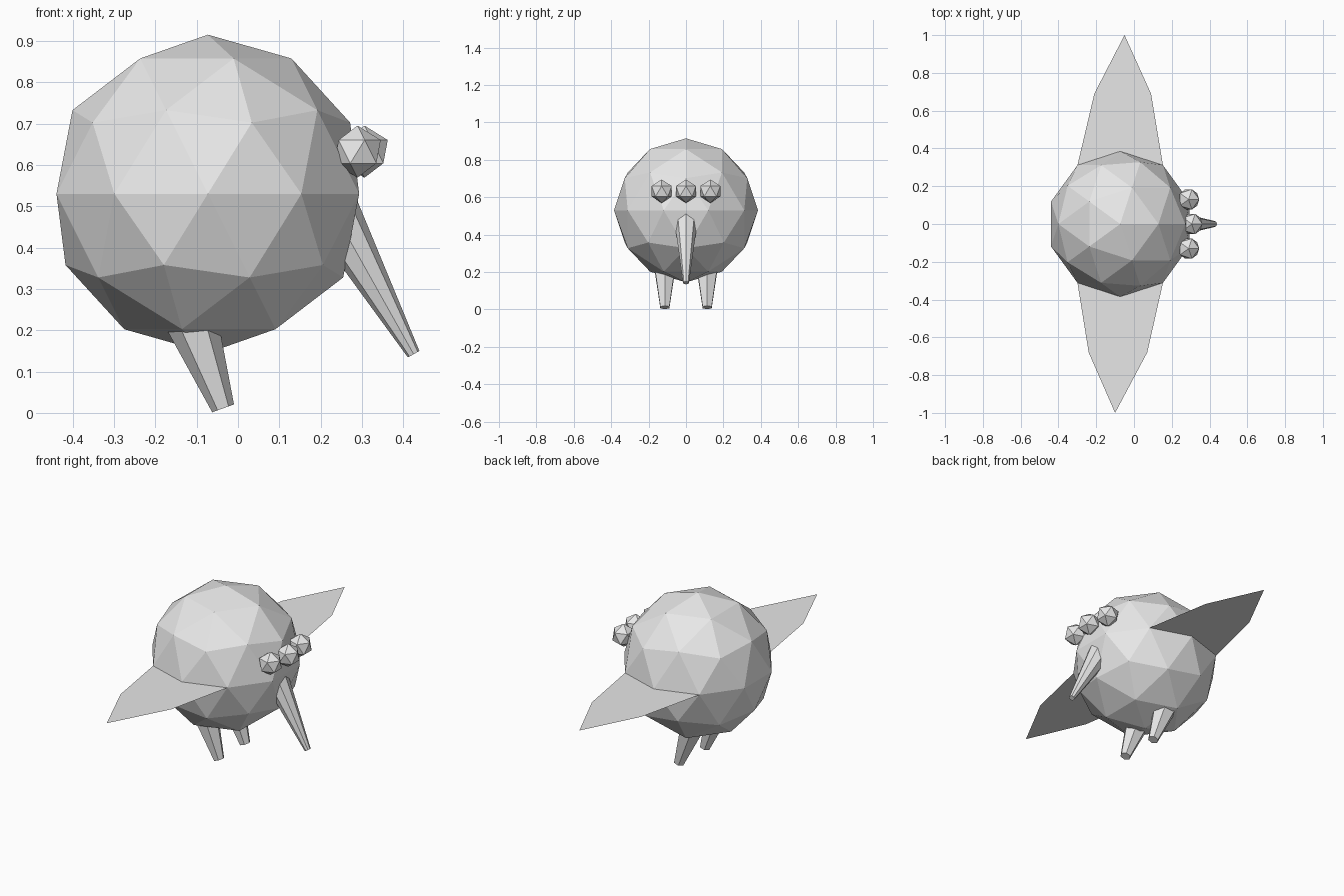
import bpy, bmesh
from math import radians, sin, cos
from mathutils import Matrix, Vector

cube = bpy.data.objects.get("Cube")
if cube:
    bpy.data.objects.remove(cube, do_unlink=True)

# Single flat colour
grey = bpy.data.materials.new("light_grey")
grey.use_nodes = True
colour = (0.8, 0.8, 0.8, 1)
grey.diffuse_color = colour
grey.node_tree.nodes["Principled BSDF"].inputs["Base Color"].default_value = colour


def finish(name, bm):
    mesh = bpy.data.meshes.new(name)
    bm.to_mesh(mesh)
    bm.free()
    mesh.materials.append(grey)
    obj = bpy.data.objects.new(name, mesh)
    bpy.context.collection.objects.link(obj)
    return obj


def ball(name, centre, radius, detail):
    bm = bmesh.new()
    bmesh.ops.create_icosphere(bm, subdivisions=detail, radius=radius,
                               matrix=Matrix.Translation(centre))
    return finish(name, bm)


def taper(name, tip, tilt, length, r_base, r_tip, sides, spin):
    """Tapered limb ending at tip, leaning forward (+x) by tilt degrees."""
    turn = Matrix.Rotation(radians(180 - tilt), 4, 'Y')
    axis = turn @ Vector((0, 0, 1))
    place = Matrix.Translation(Vector(tip) - axis * length / 2)
    bm = bmesh.new()
    bmesh.ops.create_cone(bm, cap_ends=True, segments=sides, radius1=r_base,
                          radius2=r_tip, depth=length,
                          matrix=place @ turn @ Matrix.Rotation(radians(spin), 4, 'Z'))
    return finish(name, bm)


# Round faceted body
CX, CZ, R = -0.073, 0.53, 0.385
ball("body", (CX, 0, CZ), R, 2)

# Eyes in a row
ball("middle_eye", (0.306, 0, 0.632), 0.063, 1)

# Trunk-like beak
taper("beak", (0.425, 0, 0.142), 29.3, 0.4, 0.064, 0.016, 8, 0)


# Flat wings growing from the widest ring of the body
def wing(name, side, outer):
    ring = [(CX + R * cos(radians(a)), side * R * sin(radians(a))) for a in (126, 90, 54)]
    bm = bmesh.new()
    face = bm.faces.new([bm.verts.new((x, y, CZ)) for x, y in ring + outer])
    face.normal_update()
    if face.normal.z < 0:
        face.normal_flip()
    finish(name, bm)


wing("left_wing", 1, [(0.09, 0.69), (-0.05, 1.0), (-0.21, 0.69)])
wing("right_wing", -1, [(0.07, -0.68), (-0.1, -1.0), (-0.24, -0.68)])

# Paired eyes and legs
for word, side in (("left", 1), ("right", -1)):
    ball(word + "_eye", (0.289, side * 0.13, 0.632), 0.063, 1)
    taper(word + "_leg", (-0.036, side * 0.113, 0.011), 19.8, 0.27, 0.071, 0.028, 6, 30)
